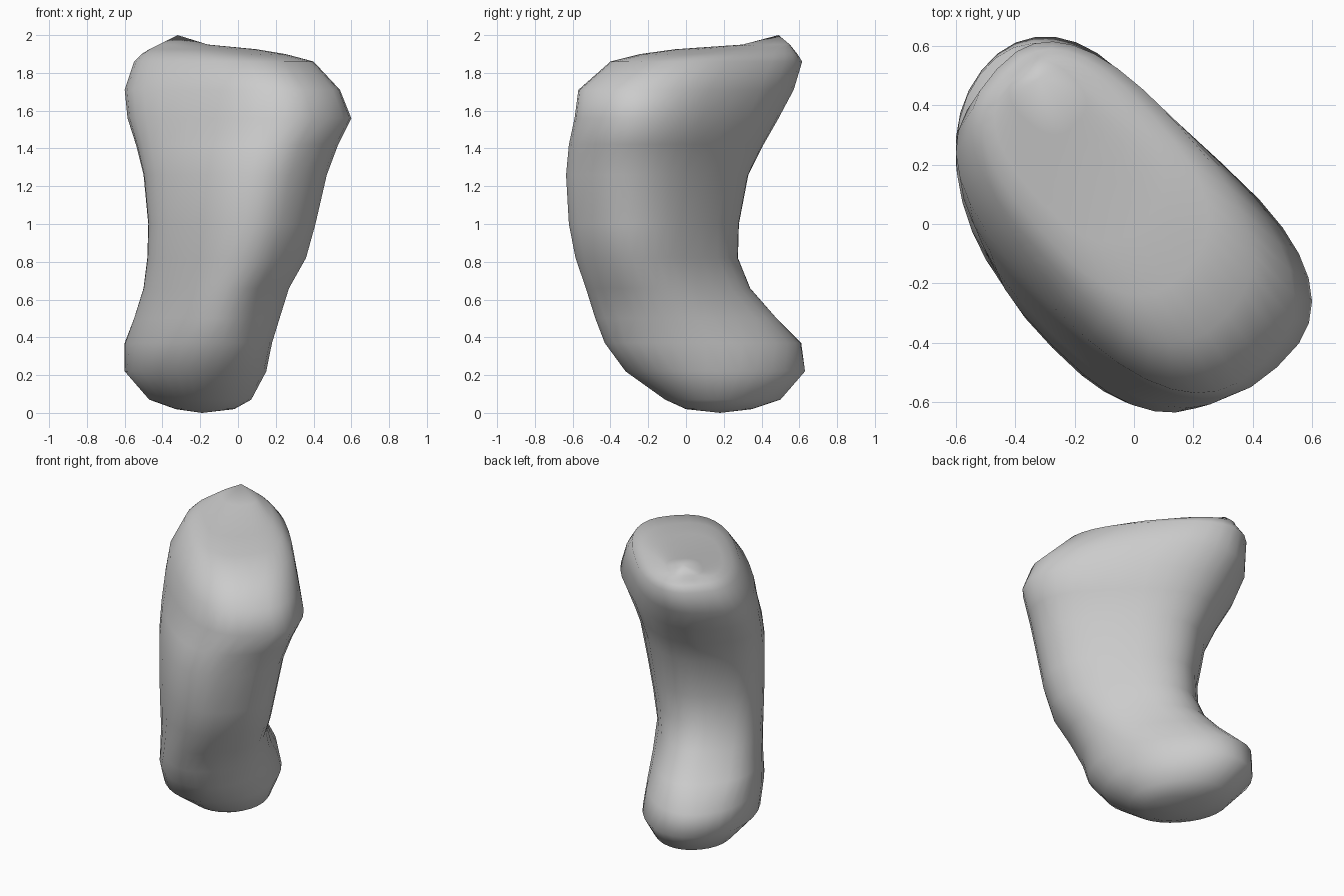
import bpy, bmesh, math

if "Cube" in bpy.data.objects:
    bpy.data.objects.remove(bpy.data.objects["Cube"])

# Slices of the bone: height, x min, x max, y min, y max, diagonal slant of the oval
SLICES = [
    (0.02, -0.33, -0.02, 0.00, 0.35, -0.20),
    (0.07, -0.47, 0.07, -0.11, 0.50, -0.22),
    (0.22, -0.60, 0.15, -0.32, 0.63, -0.23),
    (0.37, -0.60, 0.18, -0.43, 0.61, -0.32),
    (0.50, -0.55, 0.22, -0.48, 0.48, -0.36),
    (0.66, -0.50, 0.27, -0.53, 0.34, -0.38),
    (0.82, -0.48, 0.36, -0.585, 0.275, -0.40),
    (1.00, -0.475, 0.41, -0.62, 0.28, -0.40),
    (1.26, -0.50, 0.47, -0.635, 0.33, -0.43),
    (1.42, -0.54, 0.53, -0.62, 0.41, -0.48),
    (1.56, -0.585, 0.60, -0.59, 0.49, -0.54),
    (1.71, -0.60, 0.54, -0.57, 0.57, -0.58),
    (1.86, -0.55, 0.40, -0.40, 0.615, -0.58),
    (1.90, -0.51, 0.25, -0.24, 0.59, -0.54),
    (1.925, -0.47, 0.10, -0.06, 0.57, -0.48),
    (1.95, -0.42, -0.16, 0.30, 0.55, -0.30),
]
SIDES = 32

bm = bmesh.new()


def ring(z, x0, x1, y0, y1, slant):
    """Full-bodied oval lying on the diagonal, fitted to the x and y limits."""
    n = 2.1 if z < 0.5 else 2.6
    q = n / (n - 1)
    k = ((1 + slant) / 2) ** (q / 2)
    width = (k / (1 - k)) ** (1 / q)
    bulge = lambda c: math.copysign(abs(c) ** (2 / n), c)
    pts = []
    for i in range(SIDES):
        t = 2 * math.pi * i / SIDES
        u, v = bulge(math.cos(t)), width * bulge(math.sin(t))
        pts.append((u + v, v - u))
    mx, my = max(p[0] for p in pts), max(p[1] for p in pts)
    return [bm.verts.new(((x0 + x1) / 2 + (x1 - x0) / 2 * x / mx,
                          (y0 + y1) / 2 + (y1 - y0) / 2 * y / my, z)) for x, y in pts]


# Skin the slices, then close with a bottom point and the raised top tip
rings = [ring(*s) for s in SLICES]
bottom = bm.verts.new((-0.19, 0.18, 0))
tip = bm.verts.new((-0.32, 0.49, 2))
for i in range(SIDES):
    j = (i + 1) % SIDES
    for a, b in zip(rings, rings[1:]):
        bm.faces.new((a[i], a[j], b[j], b[i]))
    bm.faces.new((rings[0][j], rings[0][i], bottom))
    bm.faces.new((rings[-1][i], rings[-1][j], tip))
bmesh.ops.recalc_face_normals(bm, faces=bm.faces)
for f in bm.faces:
    f.smooth = True

mesh = bpy.data.meshes.new("bone")
bm.to_mesh(mesh)
bm.free()
bpy.context.collection.objects.link(bpy.data.objects.new("bone", mesh))
